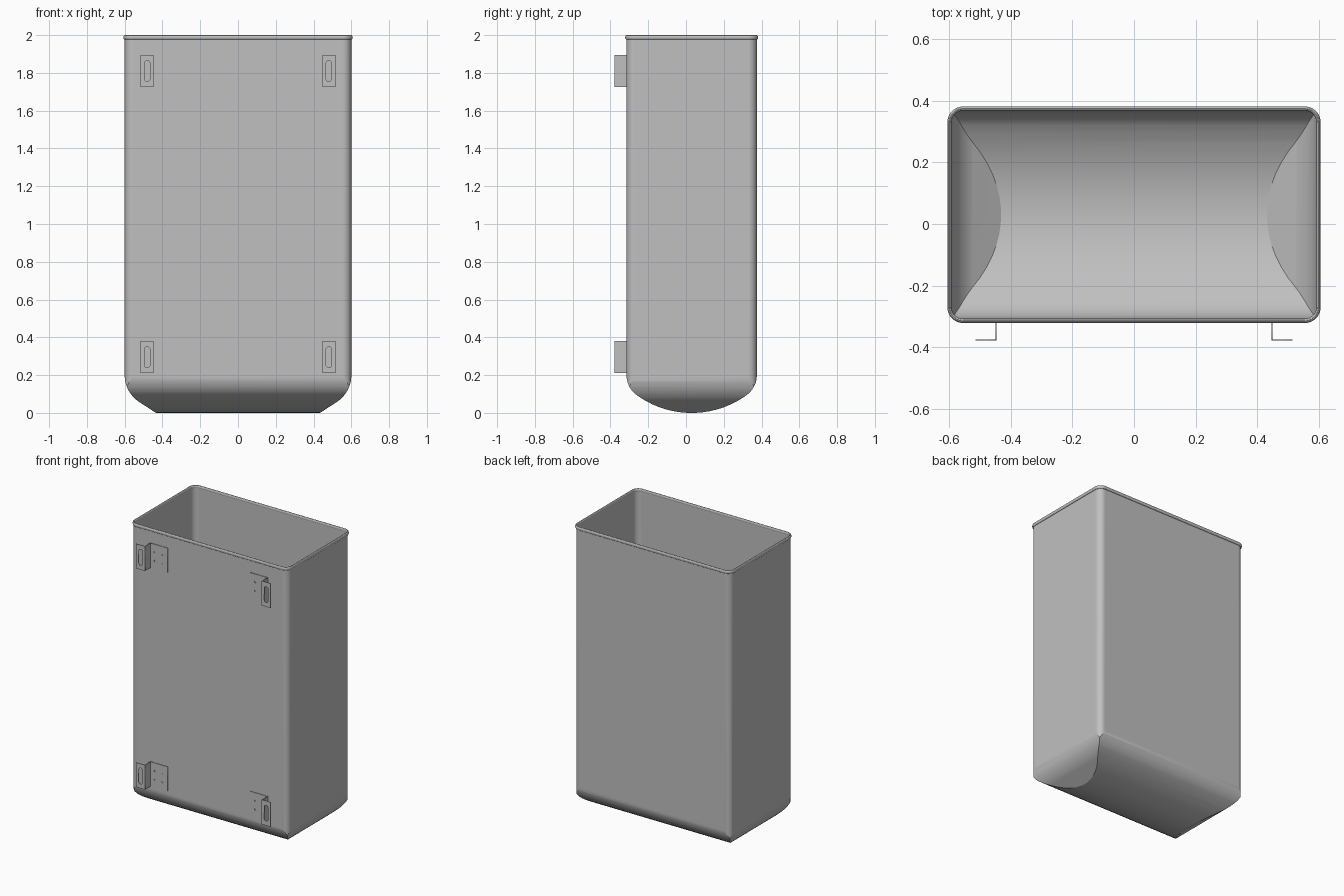
import bpy, bmesh
from math import sin, cos, pi, radians
from mathutils import Vector, Matrix

if "Cube" in bpy.data.objects:
    bpy.data.objects.remove(bpy.data.objects["Cube"])

HX, HY, CY = 0.6, 0.345, 0.03      # half width, half depth, depth centre
CORNER, WALL = 0.045, 0.006
KNEE = 0.2                         # height where the bottom starts to curve

grey = bpy.data.materials.new("plain_grey")
grey.use_nodes = True
grey.diffuse_color = (0.53, 0.53, 0.53, 1)
grey.node_tree.nodes["Principled BSDF"].inputs["Base Color"].default_value = grey.diffuse_color


def add_object(name, mesh, smooth=True):
    obj = bpy.data.objects.new(name, mesh)
    bpy.context.collection.objects.link(obj)
    mesh.materials.clear()
    mesh.materials.append(grey)
    if smooth:
        bpy.ops.object.select_all(action='DESELECT')
        obj.select_set(True)
        bpy.context.view_layer.objects.active = obj
        bpy.ops.object.shade_smooth_by_angle(angle=radians(20))
        obj.modifiers.new("normals", 'WEIGHTED_NORMAL').keep_sharp = True
    return obj


def outline(outset, z, steps=10):
    """Rounded rectangle, counter-clockwise, grown by outset."""
    points = []
    for q, (sx, sy) in enumerate([(1, 1), (-1, 1), (-1, -1), (1, -1)]):
        for i in range(steps + 1):
            a = (q + i / steps) * pi / 2
            r = CORNER + outset
            points.append(Vector((sx * (HX - CORNER) + r * cos(a),
                                  CY + sy * (HY - CORNER) + r * sin(a), z)))
    return points


def bottom_planes():
    """Tangent planes of the dished bottom and the sloping ends."""
    r, dish = 0.13, 0.496
    turn = radians(54)
    for s in (-1, 1):
        for i in range(1, 13):
            a = turn * i / 12
            n = Vector((0, s * cos(a), -sin(a)))
            yield Vector((0, CY + s * (HY - r), KNEE)) + n * r, n
        for i in range(1, 9):
            a = turn + (pi / 2 - turn) * i / 8
            n = Vector((0, s * cos(a), -sin(a)))
            yield Vector((0, CY, dish)) + n * dish, n
        for i in range(1, 13):
            a = radians(57) * i / 12
            n = Vector((s * cos(a), 0, -sin(a)))
            yield Vector((s * (HX - 0.17), 0, KNEE)) + n * 0.17, n


def shell(inset):
    """Rounded prism trimmed by the bottom planes, open at the top."""
    bm = bmesh.new()
    base = bm.faces.new([bm.verts.new(p) for p in outline(-inset, -0.1)])
    top = bmesh.ops.extrude_face_region(bm, geom=[base])["geom"]
    bmesh.ops.translate(bm, vec=(0, 0, 2.09),
                        verts=[v for v in top if isinstance(v, bmesh.types.BMVert)])
    bmesh.ops.recalc_face_normals(bm, faces=bm.faces)
    for point, normal in bottom_planes():
        bmesh.ops.bisect_plane(bm, geom=bm.verts[:] + bm.edges[:] + bm.faces[:],
                               dist=1e-5, plane_co=point - normal * inset,
                               plane_no=normal, clear_outer=True)
        gap = [e for e in bm.edges if e.is_boundary]
        if gap:
            bmesh.ops.holes_fill(bm, edges=gap, sides=0)
    bmesh.ops.recalc_face_normals(bm, faces=bm.faces)
    lid = [f for f in bm.faces if f.normal.z > 0.99]
    bmesh.ops.delete(bm, geom=lid, context='FACES')
    return bm


# Container body: outer and inner skins joined along the top
body = shell(0)
inner = shell(WALL)
bmesh.ops.reverse_faces(inner, faces=inner.faces)
skin = bpy.data.meshes.new("inner_skin")
inner.to_mesh(skin)
inner.free()
body.from_mesh(skin)
bpy.data.meshes.remove(skin)
bmesh.ops.bridge_loops(body, edges=[e for e in body.edges if e.is_boundary])
mesh = bpy.data.meshes.new("container_body")
body.to_mesh(mesh)
body.free()
add_object("container_body", mesh)

# Rounded bead around the top edge
bm = bmesh.new()
rings = []
for k in range(16):
    a = 2 * pi * k / 16
    ring = outline(0.007 * cos(a), 1.988 + 0.012 * sin(a))
    rings.append([bm.verts.new(p) for p in ring])
for k, ring in enumerate(rings):
    above = rings[(k + 1) % len(rings)]
    for i in range(len(ring)):
        j = (i + 1) % len(ring)
        bm.faces.new((ring[i], ring[j], above[j], above[i]))
bmesh.ops.recalc_face_normals(bm, faces=bm.faces)
mesh = bpy.data.meshes.new("top_rim")
bm.to_mesh(mesh)
bm.free()
rim = add_object("top_rim", mesh)
for p in mesh.polygons:
    p.use_smooth = True


# Mounting brackets
THICK = 0.004


def rectangle(x0, x1, z0, z1):
    return [(x0, z0), (x1, z0), (x1, z1), (x0, z1)]


def slot(x, z, r, half, steps=8):
    """Upright rounded slot; a circle when half is zero."""
    return [(x + r * cos(pi * i / steps + e * pi),
             z + (half if e == 0 else -half) + r * sin(pi * i / steps + e * pi))
            for e in (0, 1) for i in range(steps)]


def sheet(name, loops, matrix):
    """Thin plate from an outline and its holes."""
    curve = bpy.data.curves.new(name + "_outline", 'CURVE')
    curve.dimensions, curve.fill_mode, curve.extrude = '2D', 'BOTH', THICK / 2
    for loop in loops:
        spline = curve.splines.new('POLY')
        spline.points.add(len(loop) - 1)
        for p, (x, z) in zip(spline.points, loop):
            p.co = (x, z, 0, 1)
        spline.use_cyclic_u = True
    source = bpy.data.objects.new(name + "_source", curve)
    bpy.context.collection.objects.link(source)
    bpy.context.view_layer.update()
    mesh = bpy.data.meshes.new_from_object(
        source.evaluated_get(bpy.context.evaluated_depsgraph_get()))
    bpy.data.objects.remove(source)
    bpy.data.curves.remove(curve)
    mesh.transform(matrix)
    mesh.name = name
    add_object(name, mesh, smooth=False)


upright = Matrix.Rotation(pi / 2, 4, 'X')
sideways = Matrix.Rotation(pi / 2, 4, 'Z') @ upright
FRONT, REACH, WEB = CY - HY, 0.062, 0.449
for level, height in (("lower", 0.295), ("upper", 1.81)):
    low, high = height - 0.085, height + 0.085
    for side, s in (("left", 1), ("right", -1)):
        tag = f"{level}_{side}_bracket_"
        holes = [slot(s * x, height + dz, 0.006, 0)
                 for x in (0.355, 0.415) for dz in (-0.03, 0.03)]
        sheet(tag + "wall_plate",
              [rectangle(s * 0.317, s * WEB, low, high)] + holes,
              Matrix.Translation((0, FRONT - THICK / 2, 0)) @ upright)
        sheet(tag + "web", [rectangle(FRONT - REACH, FRONT, low, high)],
              Matrix.Translation((s * WEB, 0, 0)) @ sideways)
        sheet(tag + "flange",
              [rectangle(s * (WEB - THICK / 2), s * 0.516, low, high),
               slot(s * 0.481, height, 0.015, 0.04)],
              Matrix.Translation((0, FRONT - REACH, 0)) @ upright)
